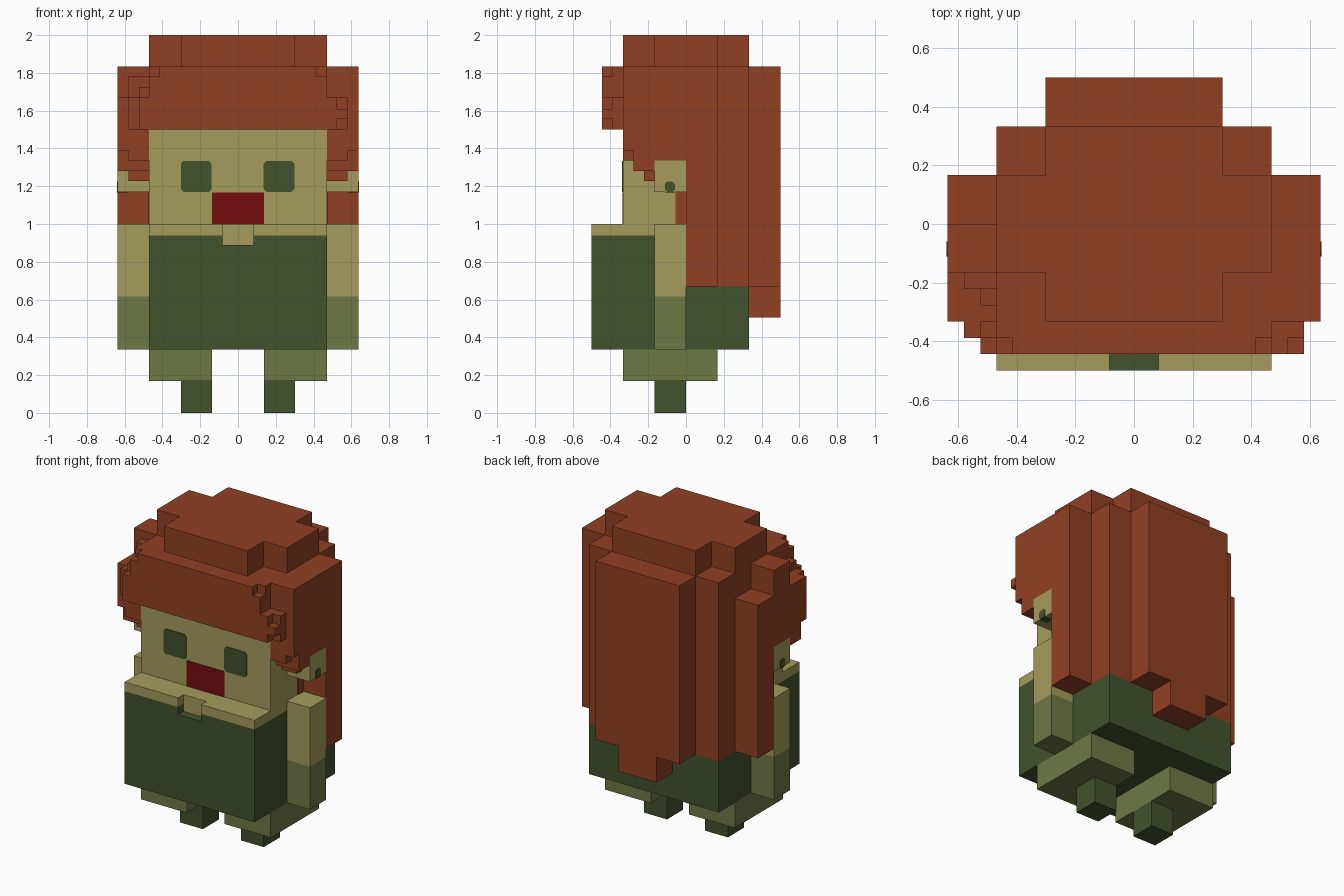
import bpy, bmesh, math

cube = bpy.data.objects.get("Cube")
if cube:
    bpy.data.objects.remove(cube, do_unlink=True)


def material(name, rgb):
    """Flat material from an sRGB colour in 0-255."""
    lin = [((c / 255 + 0.055) / 1.055) ** 2.4 for c in rgb]
    m = bpy.data.materials.new(name)
    m.use_nodes = True
    m.diffuse_color = (*lin, 1)
    bsdf = m.node_tree.nodes["Principled BSDF"]
    bsdf.inputs["Base Color"].default_value = (*lin, 1)
    bsdf.inputs["Roughness"].default_value = 0.9
    return m


HAIR = material("auburn hair", (146, 64, 36))
SKIN = material("tan skin", (165, 156, 92))
GREEN = material("dark green cloth", (66, 82, 44))
OLIVE = material("olive cloth", (111, 120, 70))
RED = material("mouth red", (118, 14, 17))


def finish(name, bm, mat):
    bmesh.ops.recalc_face_normals(bm, faces=bm.faces)
    me = bpy.data.meshes.new(name)
    bm.to_mesh(me)
    bm.free()
    me.materials.append(mat)
    ob = bpy.data.objects.new(name, me)
    bpy.context.collection.objects.link(ob)
    return ob


def blocks(name, mat, *boxes):
    """One object from boxes given as x0, x1, y0, y1, z0, z1."""
    bm = bmesh.new()
    for x0, x1, y0, y1, z0, z1 in boxes:
        for v in bmesh.ops.create_cube(bm, size=1)["verts"]:
            v.co = (x1 if v.co.x > 0 else x0,
                    y1 if v.co.y > 0 else y0,
                    z1 if v.co.z > 0 else z0)
    return finish(name, bm, mat)


def pair(name, mat, *boxes):
    """Left (+x) and right (-x) copies."""
    blocks("left_" + name, mat, *boxes)
    blocks("right_" + name, mat,
           *[(-b[1], -b[0], *b[2:]) for b in boxes])


def plate(name, mat, center, w, h, cut, axis, sign, depth=0.005):
    """Thin plate with clipped corners, standing out along +-x or -y."""
    a, b = w / 2, h / 2
    outline = [(a, b - cut), (a - cut, b), (cut - a, b), (-a, b - cut),
               (-a, cut - b), (cut - a, -b), (a - cut, -b), (a, cut - b)]
    bm = bmesh.new()
    cx, cy, cz = center
    vs = []
    for u, v in outline:
        co = (cx, cy + u, cz + v) if axis == "x" else (cx + u, cy, cz + v)
        vs.append(bm.verts.new(co))
    face = bm.faces.new(vs)
    ext = bmesh.ops.extrude_face_region(bm, geom=[face])["geom"]
    move = (sign * depth, 0, 0) if axis == "x" else (0, sign * depth, 0)
    bmesh.ops.translate(bm, vec=move,
                        verts=[g for g in ext if isinstance(g, bmesh.types.BMVert)])
    finish(name, bm, mat)


# Grid lines shared by the parts
A, B, C, D = 0.137, 0.303, 0.470, 0.637
N = 0.083

# Feet, legs and arms
pair("foot", GREEN, (A, B, -0.167, 0, 0, 0.17))
pair("leg", OLIVE, (A, C, -0.333, 0.167, 0.17, 0.335))
pair("sleeve_end", OLIVE, (C, D, -0.167, 0, 0.335, 0.615))
pair("arm", SKIN, (C, D, -0.167, 0, 0.615, 1.0))

# Torso with a neck notch
blocks("torso", GREEN,
       (-C, C, -0.5, 0.333, 0.335, 0.67),
       (-C, C, -0.5, 0, 0.67, 0.89),
       (-C, -N, -0.5, 0, 0.89, 0.94),
       (N, C, -0.5, 0, 0.89, 0.94))
blocks("collar", SKIN,
       (-C, -N, -0.5, -0.333, 0.94, 1.0),
       (N, C, -0.5, -0.333, 0.94, 1.0),
       (-N, N, -0.444, -0.333, 0.89, 1.0))

# Head, ears and face
blocks("head", SKIN, (-C, C, -0.333, 0, 0.94, 1.75))
pair("ear", SKIN, (C, D, -0.167, 0, 1.17, 1.335))
pair("sideburn", HAIR, (C, C + 0.005, -0.055, 0, 1.0, 1.17))
plate("left_eye", GREEN, (0.217, -0.333, 1.252), 0.162, 0.163, 0.014, "y", -1)
plate("right_eye", GREEN, (-0.222, -0.333, 1.252), 0.162, 0.163, 0.014, "y", -1)
blocks("mouth", RED, (-A, A, -0.337, -0.33, 1.0, 1.167))
for side, s in (("left", 1), ("right", -1)):
    plate(side + "_ear_stud", GREEN, (s * D, -0.085, 1.196),
          0.052, 0.056, 0.012, "x", s, 0.004)
pair("ear_stud_base", GREEN, (D - 0.055, D, -0.11, -0.06, 1.166, 1.172))

# Crown and hair down the back
blocks("hair_crown", HAIR,
       (-C, C, -0.167, 0.167, 1.835, 2.0),
       (-B, B, -0.333, 0.333, 1.835, 2.0))
blocks("hair_back", HAIR,
       (-C, C, 0, 0.333, 0.67, 1.835),
       (-C, C, -0.333, 0, 1.7, 1.835),
       (-B, B, 0.333, 0.5, 0.67, 1.835),
       (-A, A, 0.333, 0.5, 0.505, 0.67))

# Hair at the sides
blocks("left_side_hair", HAIR,
       (C, D, 0, 0.167, 0.67, 1.835),
       (C, D, -0.333, 0, 1.39, 1.835),
       (C, D, -0.167, 0, 1.335, 1.39))
blocks("right_side_hair", HAIR,
       (-D, -C, 0, 0.167, 0.67, 1.67),
       (-D, -C, -0.167, 0, 1.335, 1.835),
       (-D, -C, -0.333, -0.167, 1.39, 1.67),
       (-0.58, -C, -0.222, -0.167, 1.67, 1.78),
       (-0.525, -C, -0.278, -0.222, 1.67, 1.725))
# Stepped tips in front of the ears
pair("hair_tip", HAIR,
     (C, 0.58, -0.333, -0.167, 1.335, 1.39),
     (C, D, -0.278, -0.167, 1.28, 1.39),
     (C, 0.58, -0.222, -0.167, 1.228, 1.28))

# Fringe in two stepped layers
blocks("fringe_inner", HAIR,
       (-C, C, -0.389, -0.333, 1.5, 1.835),
       (-0.525, -C, -0.389, -0.333, 1.5, 1.725),
       (-0.58, -0.525, -0.389, -0.333, 1.5, 1.67),
       (C, 0.525, -0.389, -0.333, 1.5, 1.67),
       (0.525, 0.58, -0.389, -0.333, 1.5, 1.67))
blocks("fringe_outer", HAIR,
       (-0.415, 0.415, -0.444, -0.389, 1.5, 1.835),
       (-C, -0.415, -0.444, -0.389, 1.5, 1.78),
       (-0.525, -C, -0.444, -0.389, 1.5, 1.67),
       (0.415, C, -0.444, -0.389, 1.5, 1.78),
       (C, 0.525, -0.444, -0.389, 1.5, 1.67),
       (0.525, 0.58, -0.444, -0.389, 1.555, 1.61))
